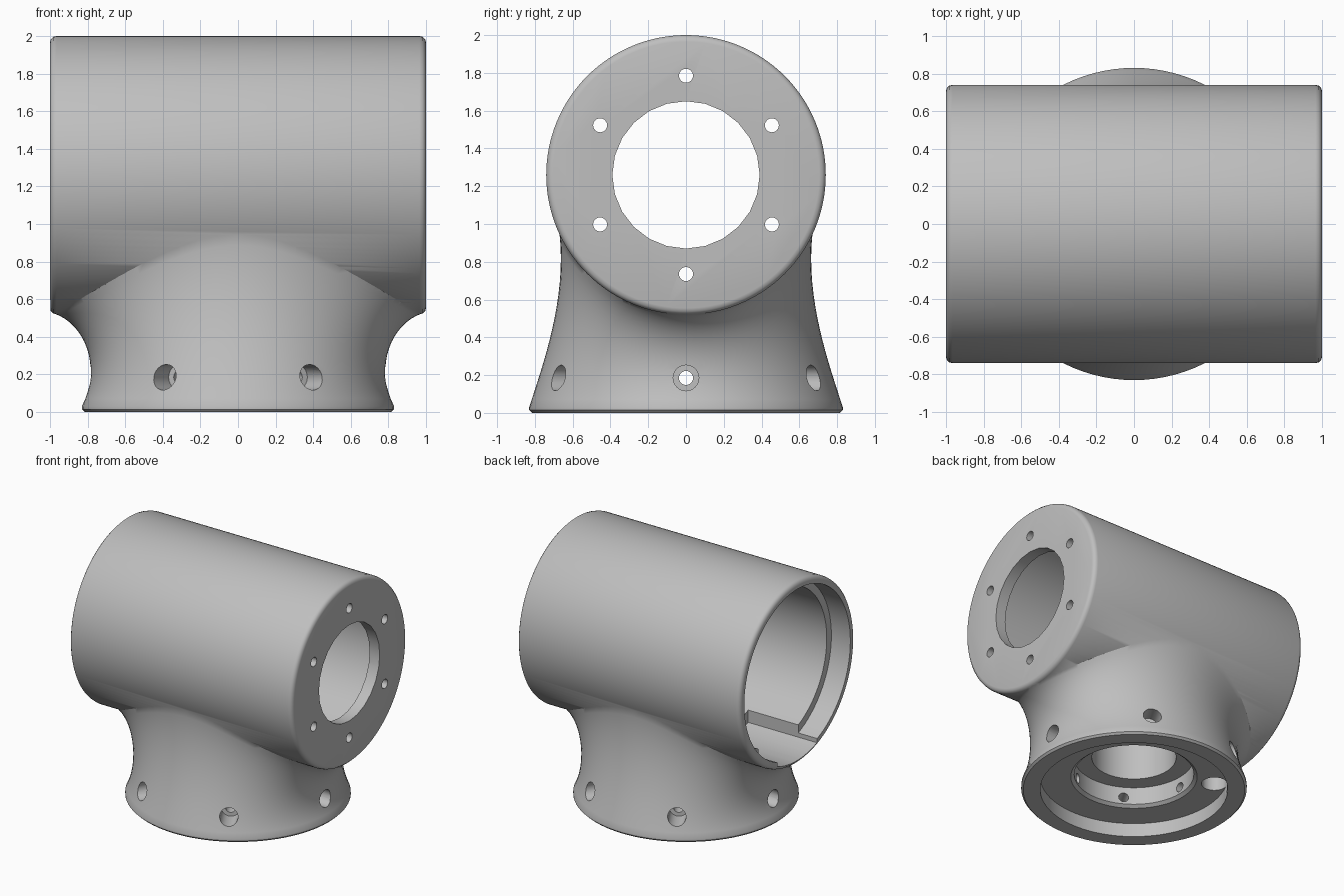
import bpy, bmesh
from math import sin, cos, pi, sqrt, radians
from mathutils import Matrix, Vector

if "Cube" in bpy.data.objects:
    bpy.data.objects.remove(bpy.data.objects["Cube"])

AXIS_Z = 1.26      # height of the barrel axis
BARREL_R = 0.74

grey = bpy.data.materials.new("plain_grey")
grey.use_nodes = True
colour = (0.52, 0.52, 0.52, 1)
grey.diffuse_color = colour
grey.node_tree.nodes["Principled BSDF"].inputs["Base Color"].default_value = colour


def skin(name, rings, matrix=Matrix()):
    """Closed solid through a stack of equally sized rings."""
    bm = bmesh.new()
    loops = [[bm.verts.new(p) for p in ring] for ring in rings]
    n = len(loops[0])
    for a, b in zip(loops, loops[1:]):
        for i in range(n):
            j = (i + 1) % n
            bm.faces.new((a[i], a[j], b[j], b[i]))
    bm.faces.new(loops[0][::-1])
    bm.faces.new(loops[-1])
    bmesh.ops.recalc_face_normals(bm, faces=bm.faces)
    mesh = bpy.data.meshes.new(name)
    bm.to_mesh(mesh)
    bm.free()
    mesh.materials.append(grey)
    obj = bpy.data.objects.new(name, mesh)
    bpy.context.collection.objects.link(obj)
    obj.matrix_world = matrix
    return obj


def circle(r, h, n):
    return [(r * cos(2 * pi * i / n), r * sin(2 * pi * i / n), h) for i in range(n)]


def lathe(name, profile, n=96, matrix=Matrix()):
    return skin(name, [circle(r, h, n) for r, h in profile], matrix)


def combine(target, other, operation):
    mod = target.modifiers.new(operation, 'BOOLEAN')
    mod.operation = operation
    mod.solver = 'EXACT'
    mod.object = other
    bpy.context.view_layer.objects.active = target
    bpy.context.view_layer.update()
    bpy.ops.object.modifier_apply(modifier=mod.name)
    bpy.data.objects.remove(other)


# Barrel, lying along x with rounded end edges
along_x = Matrix.Translation((0, 0, AXIS_Z)) @ Matrix.Rotation(pi / 2, 4, 'Y')
edge = [(BARREL_R - 0.035 * (1 - sin(a)), 0.965 + 0.035 * cos(a))
        for a in [radians(d) for d in (90, 60, 30, 0)]]
housing = lathe("tee_housing", [(r, -h) for r, h in edge[::-1]] + edge, 128, along_x)


# Flared neck, lofted from the round foot up to a saddle line on the barrel
def neck_point(a, t):
    c, s = cos(a), sin(a)
    y = 0.67 * s
    foot = Vector((0.83 * c, 0.83 * s, 0.03))
    low = Vector((0.72 * c, 0.76 * s, 0.25))
    high = Vector((0.82 * c, 0.63 * s, 0.6 - 0.13 * c * c))
    saddle = Vector((0.975 * c, y, AXIS_Z - sqrt(0.737 ** 2 - y * y)))
    u = 1 - t
    return foot * u**3 + low * 3 * u * u * t + high * 3 * u * t * t + saddle * t**3


N = 96
rings = [circle(0.815, 0, N), circle(0.83, 0.015, N)]
rings += [[neck_point(2 * pi * i / N, k / 16) for i in range(N)] for k in range(17)]
rings.append(circle(0.3, 1.1, N))
combine(housing, skin("neck", rings), 'UNION')

# Barrel bore with a wider seat at the open end
combine(housing, lathe("bore", [(0.68, -1.1), (0.68, -0.83), (0.62, -0.83), (0.62, 0.91)],
                       96, along_x), 'DIFFERENCE')
combine(housing, lathe("plate_opening", [(0.39, 0.8), (0.39, 1.1)], 24, along_x), 'DIFFERENCE')

# Cable groove in the floor of the bore
angles = [radians(-111 + 42 * i / 12) for i in range(13)]
section = [(0.712 * cos(a), 0.712 * sin(a)) for a in angles] + [(0.255, -0.5), (-0.255, -0.5)]
groove = [[(x, y, AXIS_Z + z) for y, z in section] for x in (-1.1, -0.38)]
combine(housing, skin("cable_groove", groove), 'DIFFERENCE')

# Stepped socket under the foot
socket = [(0.69, -0.1), (0.69, 0.11), (0.465, 0.11), (0.44, 0.13),
          (0.44, 0.27), (0.31, 0.27), (0.31, 0.85)]
combine(housing, lathe("foot_socket", socket), 'DIFFERENCE')

# Cable passage from the foot up to the groove
passage = Matrix.Translation((-0.52, 0.3, 0))
combine(housing, lathe("cable_passage", [(0.095, 0.05), (0.095, 0.85)], 32, passage), 'DIFFERENCE')

# Six plate holes and six countersunk radial holes in the foot
for i in range(6):
    a = i * pi / 3
    spot = Matrix.Translation((0, 0.525 * sin(a + pi / 2), 0.525 * cos(a + pi / 2)))
    spot = Matrix.Translation((0, 0.525 * sin(a), 0.525 * cos(a))) @ along_x
    combine(housing, lathe("plate_hole", [(0.037, 0.8), (0.037, 1.1)], 24, spot), 'DIFFERENCE')
    radial = (Matrix.Translation((0, 0, 0.185)) @ Matrix.Rotation(a, 4, 'Z')
              @ Matrix.Rotation(pi / 2, 4, 'Y'))
    combine(housing, lathe("foot_hole", [(0.037, 0.35), (0.037, 0.62), (0.068, 0.62), (0.068, 1)],
                           24, radial), 'DIFFERENCE')

# Smooth shading with crisp edges
bpy.ops.object.select_all(action='DESELECT')
housing.select_set(True)
bpy.context.view_layer.objects.active = housing
bpy.ops.object.shade_smooth_by_angle(angle=radians(32))
